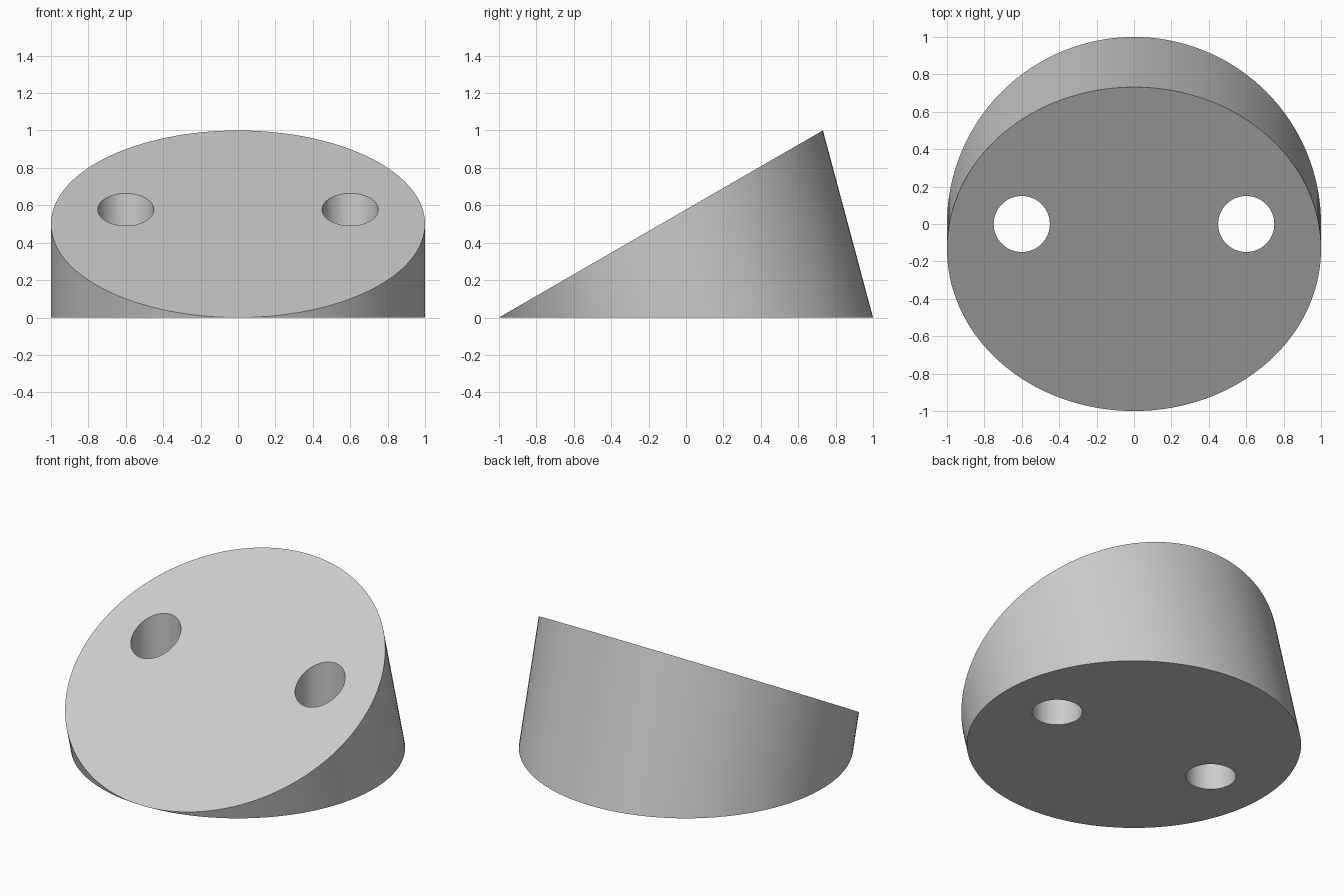
import bpy
import bmesh
from math import radians
from mathutils import Matrix, Vector

default = bpy.data.objects.get("Cube")
if default:
    bpy.data.objects.remove(default, do_unlink=True)

TILT = radians(30)
HOLE_X, HOLE_RADIUS = 0.6, 0.15

# Single plain grey
grey = bpy.data.materials.new("plain_grey")
grey.use_nodes = True
colour = (0.6, 0.6, 0.6, 1)
grey.diffuse_color = colour
grey.node_tree.nodes["Principled BSDF"].inputs["Base Color"].default_value = colour


def make_object(name, bm):
    mesh = bpy.data.meshes.new(name)
    bmesh.ops.recalc_face_normals(bm, faces=bm.faces[:])
    bm.to_mesh(mesh)
    bm.free()
    mesh.materials.append(grey)
    obj = bpy.data.objects.new(name, mesh)
    bpy.context.collection.objects.link(obj)
    return obj


# Wedge: a disc whose upper rim is swung open about its front edge
bm = bmesh.new()
bmesh.ops.create_cone(bm, cap_ends=True, segments=128, radius1=1, radius2=1, depth=2)
upper = [v for v in bm.verts if v.co.z > 0]
for v in bm.verts:
    v.co.z = 0
bmesh.ops.rotate(bm, verts=upper, cent=Vector((0, -1, 0)),
                 matrix=Matrix.Rotation(TILT, 3, "X"))
bmesh.ops.remove_doubles(bm, verts=bm.verts[:], dist=1e-5)
wedge = make_object("wedge_body", bm)

# Two upright through holes
bm = bmesh.new()
for side in (-1, 1):
    bmesh.ops.create_cone(bm, cap_ends=True, segments=64, radius1=HOLE_RADIUS,
                          radius2=HOLE_RADIUS, depth=4,
                          matrix=Matrix.Translation((side * HOLE_X, 0, 0)))
cutter = make_object("hole_cutter", bm)
cutter.hide_render = True

cut = wedge.modifiers.new("holes", "BOOLEAN")
cut.operation = "DIFFERENCE"
cut.solver = "EXACT"
cut.object = cutter

bpy.ops.object.select_all(action="DESELECT")
wedge.select_set(True)
bpy.context.view_layer.objects.active = wedge
bpy.ops.object.modifier_apply(modifier=cut.name)
bpy.data.objects.remove(cutter, do_unlink=True)
bpy.ops.object.shade_smooth_by_angle(angle=radians(30))
